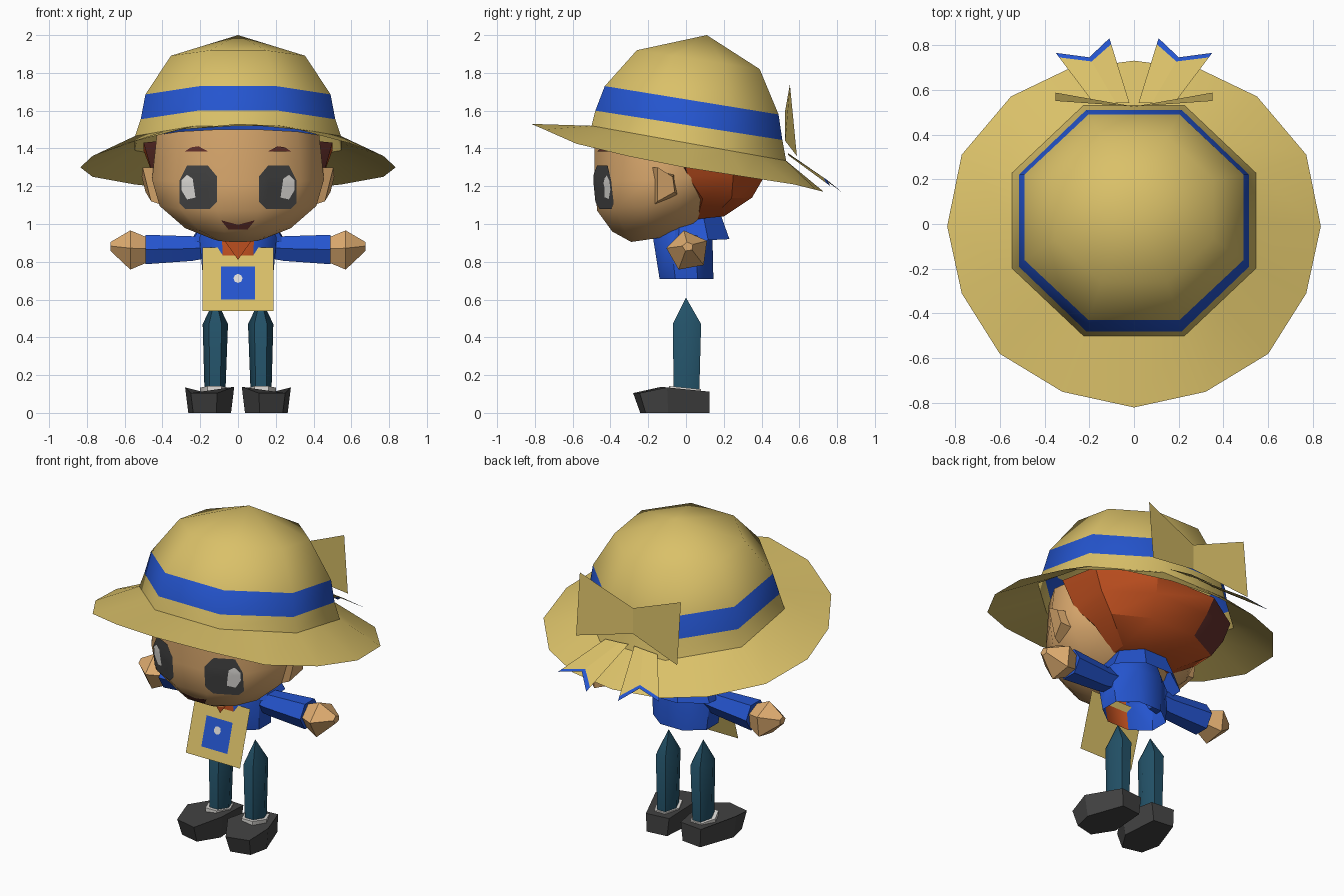
import bpy, math
from mathutils import Vector
from mathutils.bvhtree import BVHTree

if "Cube" in bpy.data.objects:
    bpy.data.objects.remove(bpy.data.objects["Cube"])

COLOURS = {
    "straw": (0.70, 0.53, 0.14), "blue": (0.018, 0.09, 0.62), "skin": (0.73, 0.41, 0.16),
    "orange": (0.53, 0.08, 0.014), "maroon": (0.13, 0.03, 0.025), "teal": (0.017, 0.085, 0.14),
    "charcoal": (0.055, 0.055, 0.055), "white": (0.75, 0.73, 0.70),
}
MATS = {}
for key, rgb in COLOURS.items():
    MATS[key] = bpy.data.materials.new(key)
    MATS[key].diffuse_color = (*rgb, 1)


def ring(rx, front, back, n, cx=0.0):
    """Tilted n-sided loop; front and back are (y, z) pairs."""
    angs = [-math.pi / 2 + math.pi / n + i * 2 * math.pi / n for i in range(n)]
    mc, ms = max(math.cos(a) for a in angs), max(math.sin(a) for a in angs)
    pts = []
    for a in angs:
        t = (math.sin(a) / ms + 1) / 2
        pts.append((cx + rx * math.cos(a) / mc,
                    front[0] + (back[0] - front[0]) * t,
                    front[1] + (back[1] - front[1]) * t))
    return pts


def ring_x(x, ry, rz, cy, cz, n, turn=0.0):
    """n-sided loop around the x axis."""
    return [(x, cy + ry * math.cos(turn + i * 2 * math.pi / n),
             cz + rz * math.sin(turn + i * 2 * math.pi / n)) for i in range(n)]


def make(name, verts, faces, cols, mirror=False, angle=50):
    me = bpy.data.meshes.new(name)
    me.from_pydata([tuple(v) for v in verts], [], faces)
    used = list(dict.fromkeys(cols))
    for c in used:
        me.materials.append(MATS[c])
    for p, c in zip(me.polygons, cols):
        p.material_index = used.index(c)
    me.update()
    ob = bpy.data.objects.new(name, me)
    bpy.context.collection.objects.link(ob)
    bpy.ops.object.select_all(action='DESELECT')
    ob.select_set(True)
    bpy.context.view_layer.objects.active = ob
    if angle:
        bpy.ops.object.shade_smooth_by_angle(angle=math.radians(angle))
    if mirror:
        m = ob.modifiers.new("mirror", 'MIRROR')
        m.use_mirror_merge = False
    return ob


def loft(name, rings, cols, closed=True, caps=(False, False), mirror=False, angle=50):
    """Skin neighbouring loops; one colour per strip. A one-point loop makes a tip."""
    verts, faces, fc, start = [], [], [], []
    for r in rings:
        start.append(len(verts))
        verts += r
    for k, (a, b) in enumerate(zip(rings, rings[1:])):
        n = max(len(a), len(b))
        for i in range(n if closed else n - 1):
            j = (i + 1) % n
            A, B = start[k], start[k + 1]
            if len(b) == 1:
                f = (A + i, A + j, B)
            elif len(a) == 1:
                f = (A, B + j, B + i)
            else:
                f = (A + i, A + j, B + j, B + i)
            faces.append(f)
            fc.append(cols[k % len(cols)])
    if caps[0]:
        faces.append(tuple(reversed(range(len(rings[0])))))
        fc.append(cols[0])
    if caps[1]:
        faces.append(tuple(range(start[-1], len(verts))))
        fc.append(cols[-1])
    return make(name, verts, faces, fc, mirror, angle)


def recolour(ob, colour, rule):
    ob.data.materials.append(MATS[colour])
    for p in ob.data.polygons:
        if rule(p):
            p.material_index = len(ob.data.materials) - 1


# Hat crown with a blue band
base = ring(0.545, (-0.50, 1.52), (0.53, 1.335), 8)
loft("hat_crown", [base, ring(0.515, (-0.48, 1.60), (0.51, 1.445), 8),
                   ring(0.49, (-0.43, 1.73), (0.49, 1.58), 8),
                   ring(0.355, (-0.26, 1.92), (0.39, 1.82), 8), [(0, 0.11, 2.0)]],
     ["straw", "blue", "straw", "straw"])

# Drooping hat brim
half = [(0, -0.82, 1.53), (0.32, -0.75, 1.50), (0.60, -0.58, 1.425), (0.77, -0.31, 1.36),
        (0.835, -0.01, 1.30), (0.77, 0.31, 1.25), (0.55, 0.57, 1.21), (0.30, 0.69, 1.18),
        (0, 0.73, 1.17)]
outer = half + [(-x, y, z) for x, y, z in half[-2:0:-1]]
inner = []
for i in range(8):
    inner += [Vector(base[i - 1]).lerp(Vector(base[i]), 0.5), Vector(base[i])]
loft("hat_brim", [outer, inner], ["straw"])

# Bow and forked ribbon tails
loft("bow", [[(0, 0.525, 1.44), (0, 0.525, 1.60)],
             [(0.35, 0.587, 1.36), (0.35, 0.55, 1.74)]],
     ["straw"], closed=False, mirror=True, angle=0)
roots = [Vector(p) for p in ((0.02, 0.54, 1.375), (0.08, 0.54, 1.37), (0.18, 0.54, 1.365))]
ends = [Vector(p) for p in ((0.11, 0.83, 1.165), (0.20, 0.745, 1.235), (0.35, 0.765, 1.20))]
loft("ribbon_tail", [roots, [r.lerp(e, 0.91) for r, e in zip(roots, ends)], ends],
     ["straw", "blue"], closed=False, mirror=True, angle=0)

# Head
head = loft("head", [ring(0.13, (-0.29, 0.905), (-0.05, 0.94), 12),
                     ring(0.28, (-0.39, 0.96), (0.10, 1.01), 12),
                     ring(0.415, (-0.47, 1.07), (0.22, 1.14), 12),
                     ring(0.455, (-0.485, 1.22), (0.30, 1.26), 12),
                     ring(0.43, (-0.485, 1.50), (0.32, 1.42), 12)],
            ["skin"], caps=(True, True))

# Hair at the back of the head, with darker locks
hair = loft("hair", [ring(0.20, (0.0, 1.02), (0.20, 1.04), 8),
                     ring(0.37, (-0.02, 1.13), (0.35, 1.14), 8),
                     ring(0.45, (-0.16, 1.25), (0.42, 1.26), 8),
                     ring(0.50, (-0.24, 1.46), (0.46, 1.36), 8)],
            ["orange"], caps=(True, True), angle=30)
recolour(hair, "maroon", lambda p: (p.normal.y > 0.3 and p.normal.x < -0.3)
         or (p.normal.y < -0.3 and p.center.z > 1.2))

# Ears
loft("ear", [[(0.40, -0.20, 1.30), (0.40, -0.06, 1.27), (0.40, -0.04, 1.15), (0.40, -0.17, 1.10)],
             [(0.505, -0.15, 1.30), (0.51, -0.07, 1.25), (0.49, -0.06, 1.17), (0.46, -0.15, 1.12)]],
     ["skin"], caps=(True, True), mirror=True, angle=20)

# Face details laid on the head surface
tree = BVHTree.FromPolygons([v.co for v in head.data.vertices],
                            [p.vertices[:] for p in head.data.polygons])


def decal(name, outline, colour, lift, mirror=True):
    pts = []
    for a, b in zip(outline, outline[1:] + outline[:1]):
        pts += [Vector(a).lerp(Vector(b), k / 3) for k in range(3)]
    mid = sum(pts, Vector((0, 0))) / len(pts)
    loops = []
    for s in (1, 0.75, 0.5, 0.25, 0):
        loop = []
        for p in (pts if s else [mid]):
            q = mid.lerp(p, s)
            hit = tree.ray_cast(Vector((q.x, -2, q.y)), Vector((0, 1, 0)))[0]
            y = hit.y if hit else -0.4
            loop.append((q.x, y - lift, q.y))
        loops.append(loop)
    loft(name, loops, [colour], mirror=mirror)


decal("eye", [(0.11, 1.12), (0.15, 1.08), (0.28, 1.08), (0.31, 1.11), (0.31, 1.23),
              (0.27, 1.31), (0.16, 1.31), (0.11, 1.25)], "charcoal", 0.005)
decal("eye_shine", [(0.225, 1.14), (0.27, 1.13), (0.30, 1.18), (0.30, 1.23), (0.27, 1.26),
                    (0.24, 1.24)], "white", 0.009)
decal("eyebrow", [(0.16, 1.385), (0.28, 1.385), (0.25, 1.405), (0.21, 1.412)], "maroon", 0.005)
decal("mouth", [(-0.09, 1.02), (-0.05, 0.97), (0.05, 0.97), (0.09, 1.02), (0.05, 0.998),
                (-0.05, 0.998)], "maroon", 0.006, mirror=False)

# Shirt with an orange front panel, open at the hem
shirt = loft("shirt", [ring(0.185, (-0.14, 0.71), (0.145, 0.71), 8),
                       ring(0.205, (-0.175, 0.93), (0.14, 0.93), 8),
                       ring(0.15, (-0.13, 1.02), (0.12, 1.03), 8)], ["blue"], caps=(False, True))
recolour(shirt, "orange", lambda p: p.normal.y < -0.85 and abs(p.center.x) < 0.05)

# Sailor collar
loft("collar", [ring(0.245, (-0.155, 0.90), (0.23, 0.92), 8),
                ring(0.18, (-0.12, 1.0), (0.18, 1.06), 8)], ["blue"], caps=(False, True), angle=20)
make("neckerchief", [(-0.085, -0.182, 0.93), (0, -0.176, 0.81), (0.085, -0.182, 0.93)],
     [(0, 1, 2)], ["orange"], angle=0)

# Sleeves and hands
loft("sleeve", [ring_x(0.14, 0.07, 0.065, 0.0, 0.88, 6),
                ring_x(0.24, 0.075, 0.075, 0.0, 0.87, 6),
                ring_x(0.49, 0.095, 0.09, 0.01, 0.865, 6)],
     ["blue"], caps=(True, True), mirror=True)
loft("hand", [ring_x(0.48, 0.07, 0.07, 0.01, 0.86, 5, 0.5),
              ring_x(0.57, 0.115, 0.11, 0.01, 0.858, 5, 0.5),
              ring_x(0.675, 0.03, 0.025, 0.01, 0.88, 5, 0.5)],
     ["skin"], caps=(True, True), mirror=True, angle=35)


# Hanging satchel panel, leaning forward at the bottom
def panel(name, outline, colour, lift):
    pts = [(x, -0.17 - 0.30 * (0.76 - z) - lift, z) for x, z in outline]
    make(name, pts, [tuple(range(len(pts)))], [colour], angle=0)


def box(w, z0, z1):
    return [(-w, z0), (w, z0), (w, z1), (-w, z1)]


panel("satchel", box(0.188, 0.54, 0.875), "straw", 0.012)
panel("satchel_patch", box(0.09, 0.60, 0.775), "blue", 0.016)
panel("satchel_dot", [(0.024 * math.cos(i * math.pi / 4), 0.712 + 0.024 * math.sin(i * math.pi / 4))
                      for i in range(8)], "white", 0.020)

# Legs with pointed tops
loft("leg", [ring(0.055, (-0.065, 0.10), (0.07, 0.10), 6, 0.122),
             ring(0.067, (-0.07, 0.47), (0.08, 0.47), 6, 0.12), [(0.12, 0, 0.61)]],
     ["teal"], mirror=True)

# Socks and shoes
loft("sock", [ring(0.075, (-0.09, 0.10), (0.08, 0.09), 6, 0.125),
              ring(0.075, (-0.09, 0.142), (0.08, 0.125), 6, 0.125)],
     ["white"], caps=(False, True), mirror=True)
sole = [(0.04, 0.11), (0.02, -0.13), (0.11, -0.28), (0.25, -0.245), (0.28, -0.10), (0.19, 0.125)]
sole = sole[::-1][::-1]
top = [(x, y, 0.105 if y < -0.22 else 0.145 - 0.1 * (y + 0.2)) for x, y in sole]
bottom = [(0.15 + (x - 0.15) * 0.87, -0.07 + (y + 0.07) * (0.82 if y < 0 else 1), 0) for x, y in sole]
loft("shoe", [bottom, top], ["charcoal"], caps=(True, True), mirror=True, angle=30)

for m in bpy.data.materials:
    if m.users and not m.is_grease_pencil:
        m.use_nodes = True
        m.node_tree.nodes["Principled BSDF"].inputs["Base Color"].default_value = m.diffuse_color
